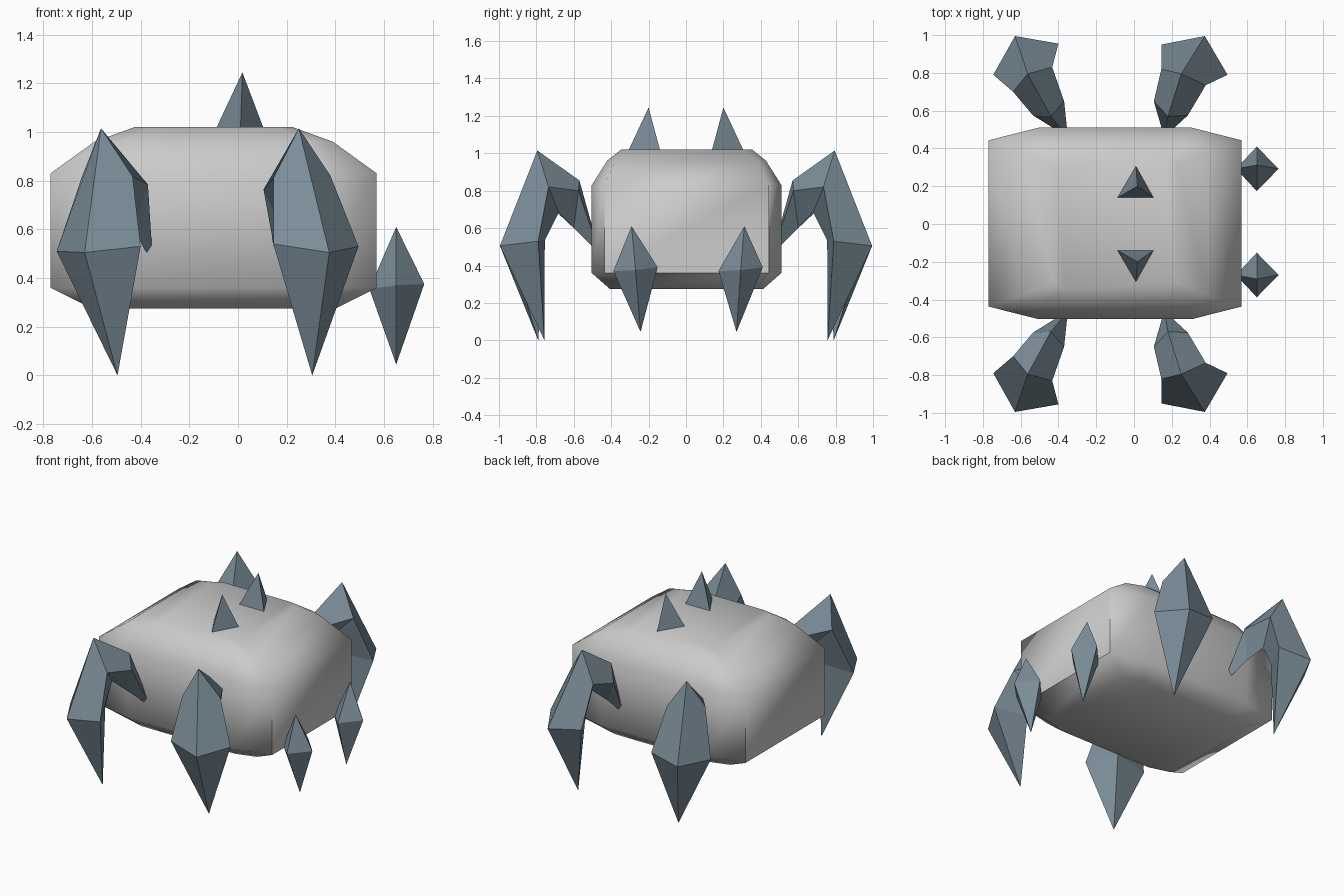
import bpy, bmesh, math
from mathutils import Vector

if "Cube" in bpy.data.objects:
    bpy.data.objects.remove(bpy.data.objects["Cube"])


def material(name, rgb):
    m = bpy.data.materials.new(name)
    m.use_nodes = True
    m.diffuse_color = (*rgb, 1)
    m.node_tree.nodes["Principled BSDF"].inputs["Base Color"].default_value = (*rgb, 1)
    return m


shell_grey = material("shell grey", (0.60, 0.60, 0.60))
claw_slate = material("claw slate", (0.20, 0.27, 0.32))


def loft(name, rings, mat, start=None, end=None):
    """Skin equal-length rings; each end closes to a point or a flat cap."""
    bm = bmesh.new()
    loops = [[bm.verts.new(p) for p in ring] for ring in rings]
    n = len(loops[0])
    for a, b in zip(loops, loops[1:]):
        for i in range(n):
            j = (i + 1) % n
            bm.faces.new((a[i], a[j], b[j], b[i]))
    for loop, tip in ((loops[0], start), (loops[-1], end)):
        if tip is None:
            bm.faces.new(loop)
        else:
            v = bm.verts.new(tip)
            for i in range(n):
                bm.faces.new((loop[i], loop[(i + 1) % n], v))
    bmesh.ops.recalc_face_normals(bm, faces=bm.faces)
    mesh = bpy.data.meshes.new(name)
    bm.to_mesh(mesh)
    bm.free()
    mesh.materials.append(mat)
    ob = bpy.data.objects.new(name, mesh)
    bpy.context.collection.objects.link(ob)
    return ob


def flip_y(points):
    return [(x, -y, z) for x, y, z in points]


# Body: stacked eight-sided sections (long x, corner x, long y, corner y, height)
def section(xf, xc, yf, yc, z):
    quarter = [(xc, yc), (xf, yf)]
    pts = quarter + [(-x, y) for x, y in reversed(quarter)]
    pts += [(-x, -y) for x, y in pts]
    return [(x - 0.10, y + 0.003, z) for x, y in pts]


body = loft("body", [
    section(0.36, 0.50, 0.41, 0.37, 0.275),
    section(0.405, 0.67, 0.507, 0.44, 0.36),
    section(0.405, 0.67, 0.507, 0.44, 0.83),
    section(0.38, 0.49, 0.425, 0.38, 0.96),
    section(0.26, 0.325, 0.35, 0.31, 1.02)], shell_grey)
bpy.context.view_layer.objects.active = body
body.select_set(True)
bpy.ops.object.shade_smooth_by_angle(angle=math.radians(60))
body.select_set(False)

# Bent legs: tip, ankle ring, knee ring, shoulder ring, root inside the body
# Ring order: outer side, ridge, inner side, underside
legs = {
    "right": dict(
        tip=(-0.495, -0.79, 0.0), root=(-0.35, -0.46, 0.46),
        ankle=[(-0.745, -0.79, 0.51), (-0.63, -0.995, 0.505), (-0.40, -0.955, 0.53), (-0.50, -0.755, 0.535)],
        knee=[(-0.64, -0.70, 0.82), (-0.563, -0.795, 1.015), (-0.433, -0.83, 0.817), (-0.50, -0.68, 0.685)],
        shoulder=[(-0.535, -0.575, 0.80), (-0.44, -0.57, 0.855), (-0.37, -0.65, 0.784), (-0.43, -0.60, 0.60)]),
    "left": dict(
        tip=(0.305, -0.757, 0.0), root=(0.16, -0.46, 0.46),
        ankle=[(0.495, -0.79, 0.53), (0.375, -0.995, 0.505), (0.145, -0.95, 0.54), (0.25, -0.755, 0.535)],
        knee=[(0.38, -0.735, 0.82), (0.25, -0.795, 1.015), (0.145, -0.82, 0.81), (0.25, -0.68, 0.685)],
        shoulder=[(0.285, -0.575, 0.80), (0.18, -0.57, 0.855), (0.105, -0.65, 0.764), (0.18, -0.60, 0.60)]),
}
for side, p in legs.items():
    rings = [p["ankle"], p["knee"], p["shoulder"]]
    loft("front_leg_" + side, rings, claw_slate, p["tip"], p["root"])
    loft("back_leg_" + side, [flip_y(r) for r in rings], claw_slate,
         flip_y([p["tip"]])[0], flip_y([p["root"]])[0])

# Back spikes: three-sided pyramids standing on the shell
for name, s in (("front_back_spike", -1), ("rear_back_spike", 1)):
    base = [(-0.092, s * 0.137, 1.01), (0.107, s * 0.137, 1.01), (0.01, s * 0.31, 1.01)]
    loft(name, [base], claw_slate, None, (0.018, s * 0.20, 1.245))

# Small side fangs: slender four-sided bipyramids
for name, y, top_y, low_y in (("front_fang", -0.27, -0.291, -0.243),
                              ("rear_fang", 0.292, 0.312, 0.27)):
    ring = [(0.765, y, 0.375), (0.65, y + 0.118, 0.39), (0.54, y, 0.355), (0.65, y - 0.118, 0.37)]
    bm_tip = (0.65, low_y, 0.045)
    # a thin doubled ring keeps both points on one closed skin
    upper = [(x, yy, z + 0.001) for x, yy, z in ring]
    loft(name, [ring, upper], claw_slate, bm_tip, (0.65, top_y, 0.61))
